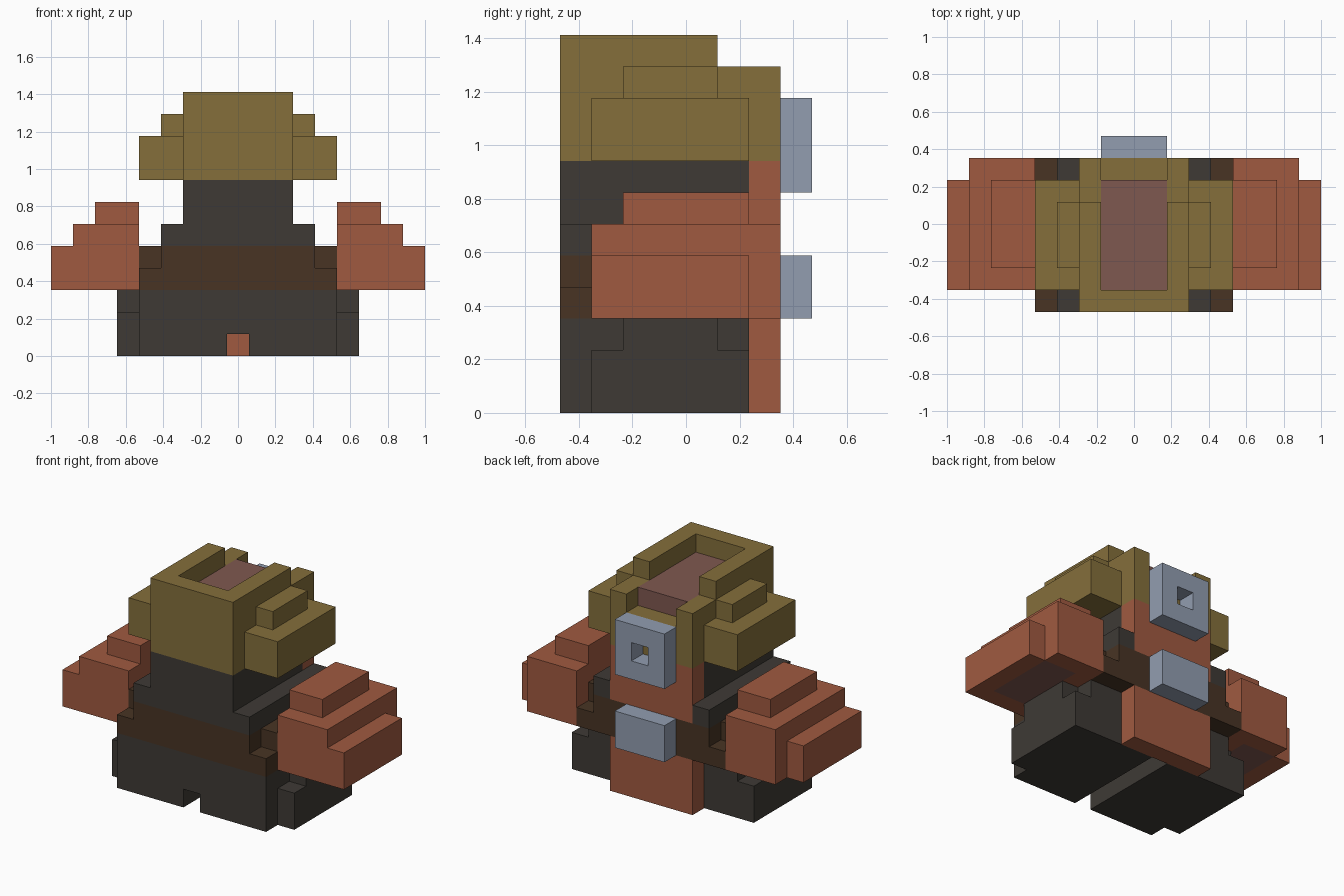
import bpy, bmesh
from math import ceil, radians
from mathutils import Vector

cube = bpy.data.objects.get("Cube")
if cube:
    bpy.data.objects.remove(cube, do_unlink=True)

UNIT = 2 / 17  # edge of one block


def material(name, rgb):
    linear = [((c / 255 + 0.055) / 1.055) ** 2.4 for c in rgb] + [1]
    mat = bpy.data.materials.new(name)
    mat.use_nodes = True
    mat.diffuse_color = linear
    mat.node_tree.nodes["Principled BSDF"].inputs["Base Color"].default_value = linear
    return mat


olive = material("olive", (133, 111, 59))
rust = material("rust", (160, 90, 64))
charcoal = material("charcoal", (62, 58, 53))
brown = material("dark brown", (72, 52, 36))
steel = material("steel blue", (146, 157, 176))
skin = material("dusky skin", (127, 88, 80))


def cells(boxes):
    """Block cells filled by boxes given as x, y and z ranges in units."""
    return {(i, j, k) for x0, x1, y0, y1, z0, z1 in boxes
            for i in range(ceil(x0), ceil(x1))
            for j in range(y0, y1) for k in range(z0, z1)}


def build(name, mat, boxes, cuts=(), side=1):
    """Join boxes, remove cuts and keep only the outer skin."""
    solid = cells(boxes) - cells(cuts)
    bm = bmesh.new()
    for cell in solid:
        centre = Vector(cell) + Vector((0, 0.5, 0.5))
        for axis in range(3):
            for sign in (-1, 1):
                step = [0, 0, 0]
                step[axis] = sign
                if tuple(c + s for c, s in zip(cell, step)) in solid:
                    continue
                n = Vector(step) / 2
                u = Vector((0, 0, 0))
                u[(axis + 1) % 3] = 0.5
                v = n.cross(u) * 2
                corners = (n + u + v, n - u + v, n - u - v, n + u - v)
                verts = []
                for c in corners:
                    p = (centre + c) * UNIT
                    p.x *= side
                    verts.append(bm.verts.new(p))
                bm.faces.new(verts)
    bmesh.ops.remove_doubles(bm, verts=bm.verts, dist=0.001)
    bmesh.ops.recalc_face_normals(bm, faces=bm.faces)
    bmesh.ops.dissolve_limit(bm, angle_limit=radians(1), verts=bm.verts, edges=bm.edges)
    mesh = bpy.data.meshes.new(name)
    bm.to_mesh(mesh)
    bm.free()
    mesh.materials.append(mat)
    bpy.context.collection.objects.link(bpy.data.objects.new(name, mesh))


def wide(half, *rest):
    """A box centred on the middle plane."""
    return (-half, half, *rest)


# Head: open-topped stepped hood with the scalp inside
scalp = wide(1.5, -3, 2, 8, 11)
build("scalp", skin, [scalp])
build("hood", olive,
      [wide(2.5, -4, 1, 8, 12), wide(2.5, -4, 3, 8, 11),
       wide(3.5, -2, 1, 8, 11), wide(4.5, -3, 2, 8, 10)],
      [scalp, wide(1.5, -3, 1, 11, 12), wide(1.5, 2, 3, 10, 11)])

# Body: torso, belt and legs
pack_top = wide(2.5, 2, 3, 5, 8)
build("torso", charcoal,
      [wide(2.5, -4, 2, 5, 8), wide(3.5, -4, 3, 5, 6)], [pack_top])
build("belt", brown,
      [wide(3.5, -4, 3, 3, 5), wide(4.5, -4, 3, 3, 4), wide(4.5, -3, 2, 3, 5)])
build("legs", charcoal,
      [wide(4.5, -4, 2, 0, 3), wide(5.5, -3, 2, 0, 2), wide(5.5, -2, 1, 0, 3)],
      [wide(0.5, -4, 2, 0, 1)])

# Back panels and their fittings
build("upper_back_panel", rust, [pack_top])
build("lower_back_panel", rust, [wide(2.5, 2, 3, 0, 3)])
build("back_ring", steel, [wide(1.5, 3, 4, 7, 10)], [wide(0.5, 3, 4, 8, 9)])
build("belt_block", steel, [wide(1.5, 3, 4, 3, 5)])

# Stepped arms with hands set into the underside
hand = (5.5, 7.5, -2, 2, 3, 4)
for label, side in (("left", 1), ("right", -1)):
    build(label + "_arm", rust,
          [(4.5, 6.5, -2, 2, 3, 7), (4.5, 7.5, -3, 3, 3, 6), (4.5, 8.5, -3, 2, 3, 5)],
          [hand], side)
    build(label + "_hand", skin, [hand], side=side)
